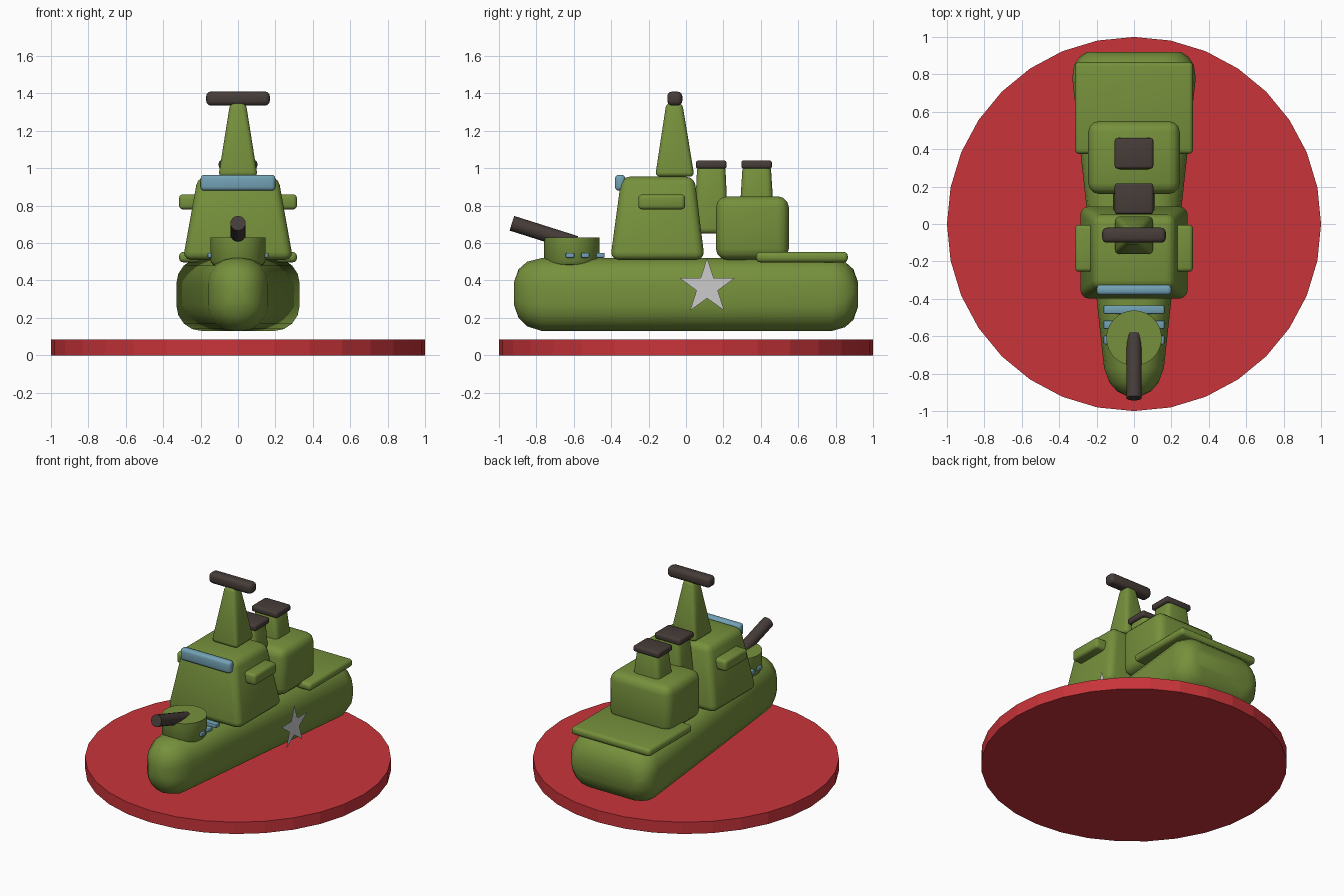
import bpy, bmesh, math
from mathutils import Vector, Matrix

cube = bpy.data.objects.get("Cube")
if cube:
    bpy.data.objects.remove(cube, do_unlink=True)


def material(name, rgb):
    m = bpy.data.materials.new(name)
    m.use_nodes = True
    m.diffuse_color = (*rgb, 1)
    m.node_tree.nodes["Principled BSDF"].inputs["Base Color"].default_value = (*rgb, 1)
    return m


GREEN = material("olive green", (0.18, 0.28, 0.045))
RED = material("red", (0.58, 0.034, 0.042))
BLUE = material("pale blue", (0.17, 0.36, 0.46))
BROWN = material("dark brown", (0.062, 0.046, 0.04))
GREY = material("light grey", (0.6, 0.6, 0.6))


def finish(name, bm, mat, angle=35):
    """Turn a bmesh into a named, coloured, angle-smoothed object."""
    bmesh.ops.recalc_face_normals(bm, faces=bm.faces)
    me = bpy.data.meshes.new(name)
    bm.to_mesh(me)
    bm.free()
    me.materials.append(mat)
    ob = bpy.data.objects.new(name, me)
    bpy.context.collection.objects.link(ob)
    if angle:
        bpy.ops.object.select_all(action='DESELECT')
        ob.select_set(True)
        bpy.context.view_layer.objects.active = ob
        bpy.ops.object.shade_smooth_by_angle(angle=math.radians(angle))
    return ob


def loft(bm, rings):
    """Skin closed rings of equal length and cap both ends."""
    vs = [[bm.verts.new(p) for p in r] for r in rings]
    n = len(vs[0])
    for a, b in zip(vs, vs[1:]):
        for i in range(n):
            j = (i + 1) % n
            bm.faces.new((a[i], a[j], b[j], b[i]))
    bm.faces.new(vs[0])
    bm.faces.new(vs[-1])


def block(name, mat, bottom, top, bevel, segments=3, x=0):
    """Tapered rounded block; bottom and top are (half width, y front, y back, z)."""
    bm = bmesh.new()
    loft(bm, [[(x - w, y0, z), (x + w, y0, z), (x + w, y1, z), (x - w, y1, z)]
              for w, y0, y1, z in (bottom, top)])
    bmesh.ops.recalc_face_normals(bm, faces=bm.faces)
    bmesh.ops.bevel(bm, geom=bm.edges[:], offset=bevel, segments=segments,
                    profile=0.5, affect='EDGES', clamp_overlap=True)
    return finish(name, bm, mat)


def box(name, mat, w, y0, y1, z0, z1, bevel, segments=3, x=0):
    return block(name, mat, (w, y0, y1, z0), (w, y0, y1, z1), bevel, segments, x)


def hull_ring(y, w, z0, z1):
    """Rounded rectangle cross-section."""
    r = min(0.14, w, (z1 - z0) / 2) * 0.98
    pts = []
    for k, (sx, sz) in enumerate(((1, 1), (-1, 1), (-1, -1), (1, -1))):
        cx = sx * (w - r)
        cz = (z1 - r) if sz > 0 else (z0 + r)
        for s in range(5):
            a = math.pi / 2 * (k + s / 4)
            pts.append((cx + r * math.cos(a), y, cz + r * math.sin(a)))
    return pts


# Round base
bm = bmesh.new()
bmesh.ops.create_cone(bm, cap_ends=True, segments=32, radius1=1, radius2=1, depth=0.085,
                      matrix=Matrix.Translation((0, 0, 0.0425)))
finish("base_disc", bm, RED, 0)

# Hull: narrow rounded bow, wide rounded stern
stations = ((-0.92, 0.04, 0.27, 0.39), (-0.895, 0.09, 0.2, 0.46), (-0.85, 0.13, 0.155, 0.5),
            (-0.77, 0.16, 0.13, 0.52), (-0.4, 0.2, 0.13, 0.52), (0.78, 0.33, 0.13, 0.52),
            (0.85, 0.32, 0.15, 0.5), (0.895, 0.29, 0.19, 0.46), (0.92, 0.25, 0.26, 0.39))
bm = bmesh.new()
loft(bm, [hull_ring(*s) for s in stations])
finish("hull", bm, GREEN, 50)

# Bridge, mast and their fittings
block("bridge", GREEN, (0.295, -0.405, 0.1, 0.51), (0.215, -0.345, 0.045, 0.955), 0.045)
block("mast", GREEN, (0.105, -0.165, 0.045, 0.955), (0.042, -0.105, -0.02, 1.35), 0.025)
box("radar_bar", BROWN, 0.17, -0.1, -0.02, 1.335, 1.41, 0.025)
box("bridge_window", BLUE, 0.2, -0.38, -0.325, 0.88, 0.965, 0.02)
for side, sx in (("left", 1), ("right", -1)):
    box(side + "_bridge_wing", GREEN, 0.07, -0.255, -0.005, 0.78, 0.86, 0.02, x=sx * 0.245)

# Aft cabin, rear deck and funnels
box("aft_cabin", GREEN, 0.245, 0.16, 0.55, 0.51, 0.85, 0.06)
box("rear_deck", GREEN, 0.315, 0.375, 0.865, 0.497, 0.553, 0.022)
for name, y, z in (("front", 0.135, 0.65), ("rear", 0.378, 0.75)):
    block(name + "_funnel", GREEN, (0.115, y - 0.092, y + 0.092, z),
          (0.085, y - 0.075, y + 0.075, 1.02), 0.03)
    box(name + "_funnel_cap", BROWN, 0.103, y - 0.082, y + 0.082, 0.998, 1.042, 0.014)

# Gun turret with a rounded lower rim
bm = bmesh.new()
loft(bm, [[(r * math.cos(i * math.pi / 16), -0.61 + r * math.sin(i * math.pi / 16), z)
           for i in range(32)]
          for r, z in ((0.115, 0.478), (0.135, 0.485), (0.148, 0.505), (0.148, 0.63))])
finish("gun_turret", bm, GREEN)

# Gun barrel, tilted up and forward
start, end = Vector((0, -0.59, 0.598)), Vector((0, -0.931, 0.706))
axis = end - start
bm = bmesh.new()
bmesh.ops.create_cone(bm, cap_ends=True, segments=16, radius1=0.041, radius2=0.041,
                      depth=axis.length,
                      matrix=Matrix.Translation((start + end) / 2)
                      @ axis.to_track_quat('Z', 'Y').to_matrix().to_4x4())
finish("gun_barrel", bm, BROWN)

# Slats crossing the foredeck
for i in range(3):
    y = -0.62 + 0.081 * i
    box("deck_slat_%d" % (i + 1), BLUE, 0.163, y - 0.023, y + 0.023, 0.521, 0.548, 0.007, 2)

# Flat five-pointed star beside the hull
bm = bmesh.new()
points = []
for i in range(10):
    r = 0.155 if i % 2 == 0 else 0.06
    a = math.pi / 2 + i * math.pi / 5
    points.append(bm.verts.new((0.37, 0.113 + r * math.cos(a), 0.365 + r * math.sin(a))))
bm.faces.new(points)
star = finish("side_star", bm, GREY, 0)
if star.data.polygons[0].normal.x < 0:
    star.data.flip_normals()
